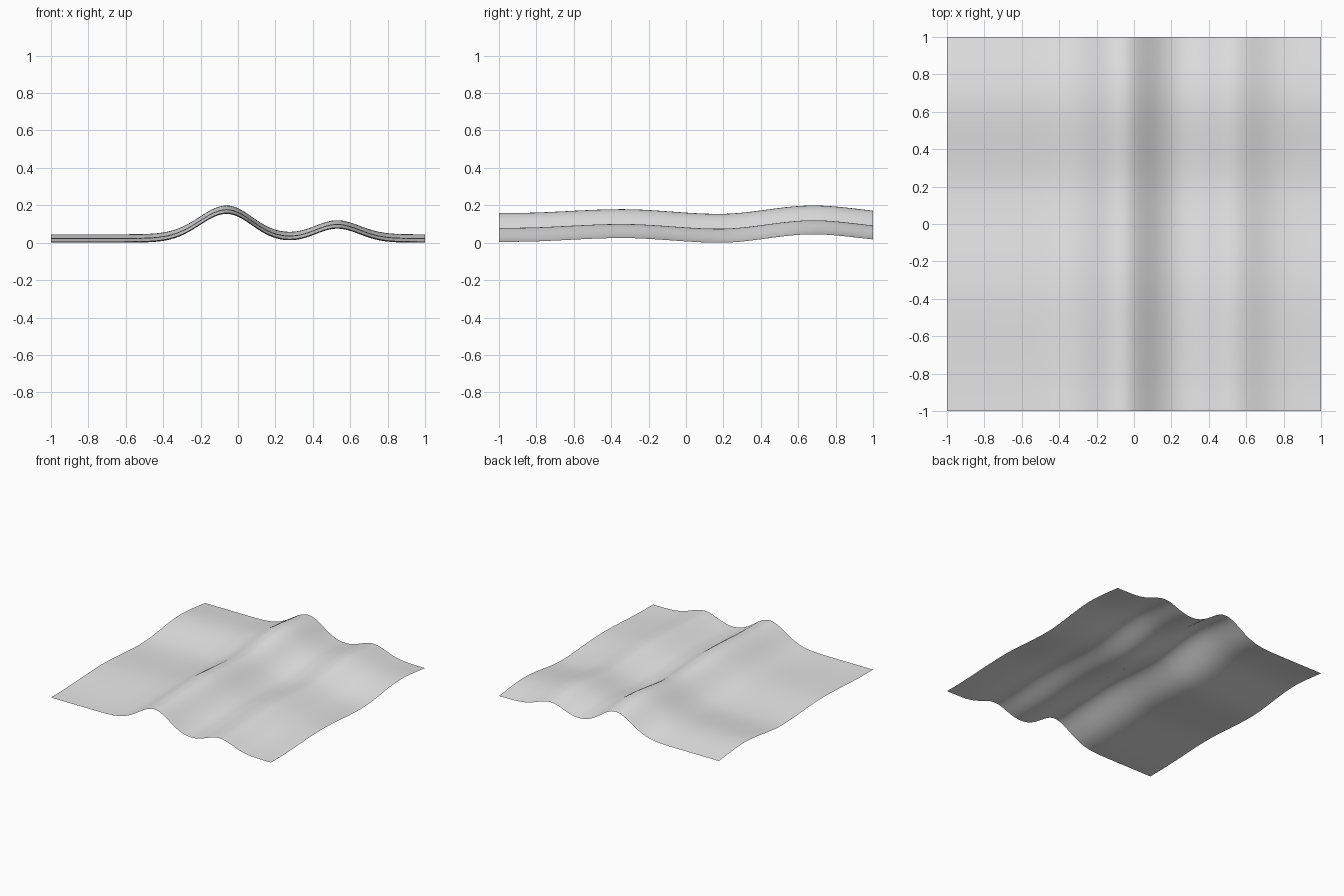
import bpy
import bmesh
from math import exp

cube = bpy.data.objects.get("Cube")
if cube:
    bpy.data.objects.remove(cube, do_unlink=True)

SEGMENTS = 96


def ridge(x, centre, height, left_width, right_width):
    """Bell-shaped ridge with its own spread on each side."""
    width = left_width if x < centre else right_width
    return height * exp(-0.5 * ((x - centre) / width) ** 2)


def swell(y, crests):
    """Gentle wave eased between crest and trough points."""
    for (y0, z0), (y1, z1) in zip(crests, crests[1:]):
        if y <= y1:
            t = max(0.0, (y - y0) / (y1 - y0))
            return z0 + (z1 - z0) * t * t * (3 - 2 * t)
    return crests[-1][1]


# Crests and troughs of the wave running front to back
CRESTS = [(-0.92, 0.005), (-0.34, 0.025), (0.18, 0.0), (0.68, 0.045), (1.16, 0.008)]


def height(x, y):
    main = ridge(x, -0.06, 0.154, 0.145, 0.134)
    minor = ridge(x, 0.53, 0.075, 0.115, 0.12)
    return main + minor + swell(y, CRESTS)


# Rippled sheet
bm = bmesh.new()
bmesh.ops.create_grid(bm, x_segments=SEGMENTS, y_segments=SEGMENTS, size=1.0)
for v in bm.verts:
    v.co.z = height(v.co.x, v.co.y)
lowest = min(v.co.z for v in bm.verts)
for v in bm.verts:
    v.co.z -= lowest
for face in bm.faces:
    face.smooth = True
mesh = bpy.data.meshes.new("rippled_sheet")
bm.to_mesh(mesh)
bm.free()
sheet = bpy.data.objects.new("rippled_sheet", mesh)
bpy.context.collection.objects.link(sheet)

# Plain light grey
colour = (0.8, 0.8, 0.8, 1.0)
grey = bpy.data.materials.new("light_grey")
grey.use_nodes = True
grey.diffuse_color = colour
grey.node_tree.nodes["Principled BSDF"].inputs["Base Color"].default_value = colour
mesh.materials.append(grey)
